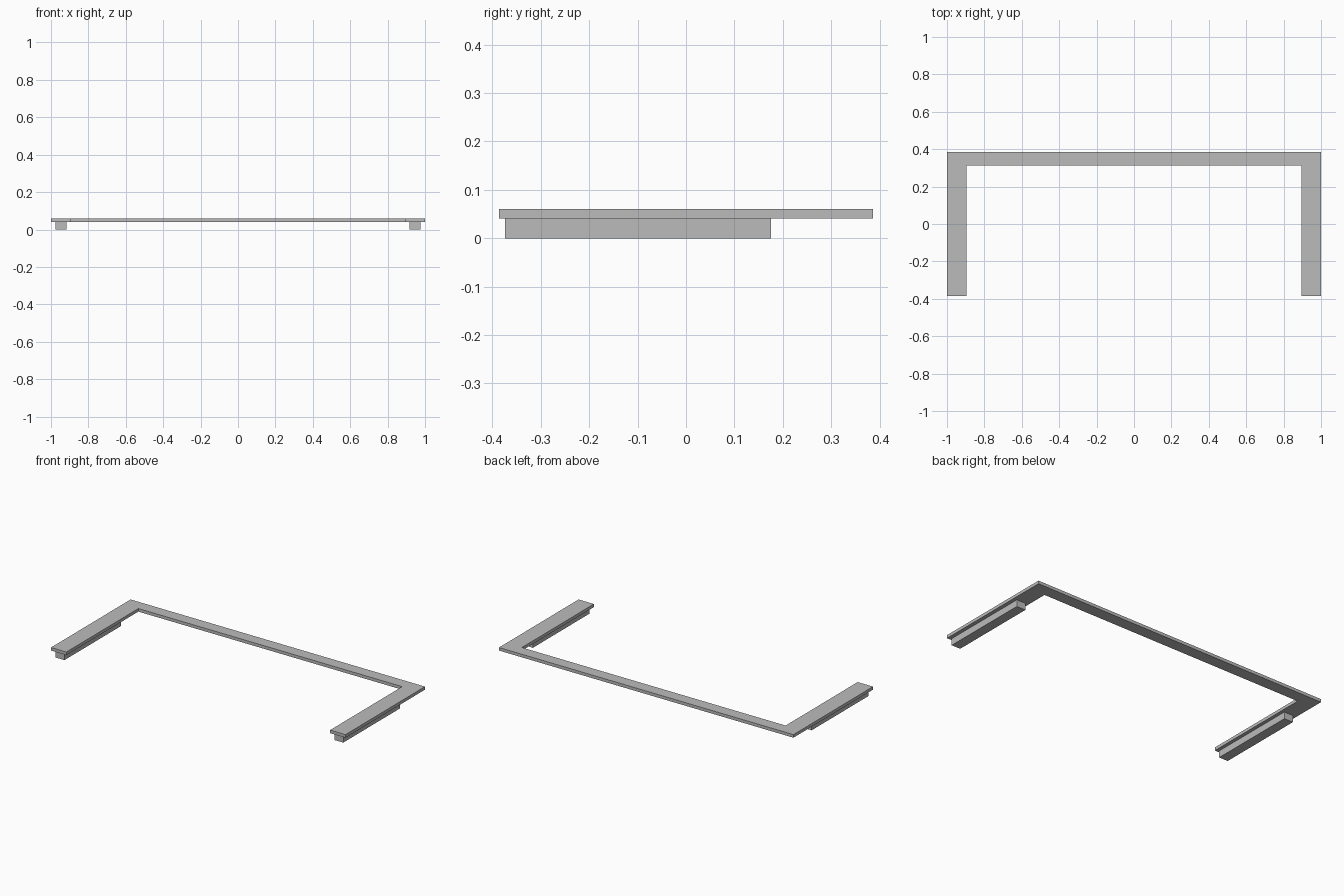
import bpy
import bmesh

default_cube = bpy.data.objects.get("Cube")
if default_cube:
    bpy.data.objects.remove(default_cube, do_unlink=True)

grey = bpy.data.materials.new("plain_grey")
grey.use_nodes = True
colour = (0.5, 0.5, 0.5, 1.0)
grey.diffuse_color = colour
grey.node_tree.nodes["Principled BSDF"].inputs["Base Color"].default_value = colour


def extrude_outline(name, outline, bottom, top):
    """Raise a flat outline into a solid between two heights."""
    bm = bmesh.new()
    face = bm.faces.new([bm.verts.new((x, y, bottom)) for x, y in outline])
    raised = bmesh.ops.extrude_face_region(bm, geom=[face], use_keep_orig=True)
    verts = [g for g in raised["geom"] if isinstance(g, bmesh.types.BMVert)]
    bmesh.ops.translate(bm, verts=verts, vec=(0, 0, top - bottom))
    bmesh.ops.recalc_face_normals(bm, faces=bm.faces[:])
    mesh = bpy.data.meshes.new(name)
    bm.to_mesh(mesh)
    bm.free()
    mesh.materials.append(grey)
    obj = bpy.data.objects.new(name, mesh)
    bpy.context.collection.objects.link(obj)
    return obj


HALF_DEPTH = 0.386
INNER_X, INNER_Y = 0.896, 0.313
PLATE_BOTTOM, PLATE_TOP = 0.041, 0.06

# U-shaped top plate, open at the front
right_half = [(-1, HALF_DEPTH), (-1, -HALF_DEPTH),
              (-INNER_X, -HALF_DEPTH), (-INNER_X, INNER_Y)]
left_half = [(-x, y) for x, y in reversed(right_half)]
extrude_outline("top_plate", right_half + left_half, PLATE_BOTTOM, PLATE_TOP)

# Support rail under each arm
for side, sign in (("left", 1), ("right", -1)):
    inner, outer = sign * 0.917, sign * 0.977
    front, back = -0.374, 0.176
    rail = [(inner, front), (outer, front), (outer, back), (inner, back)]
    extrude_outline(side + "_support_rail", rail, 0, PLATE_BOTTOM)
